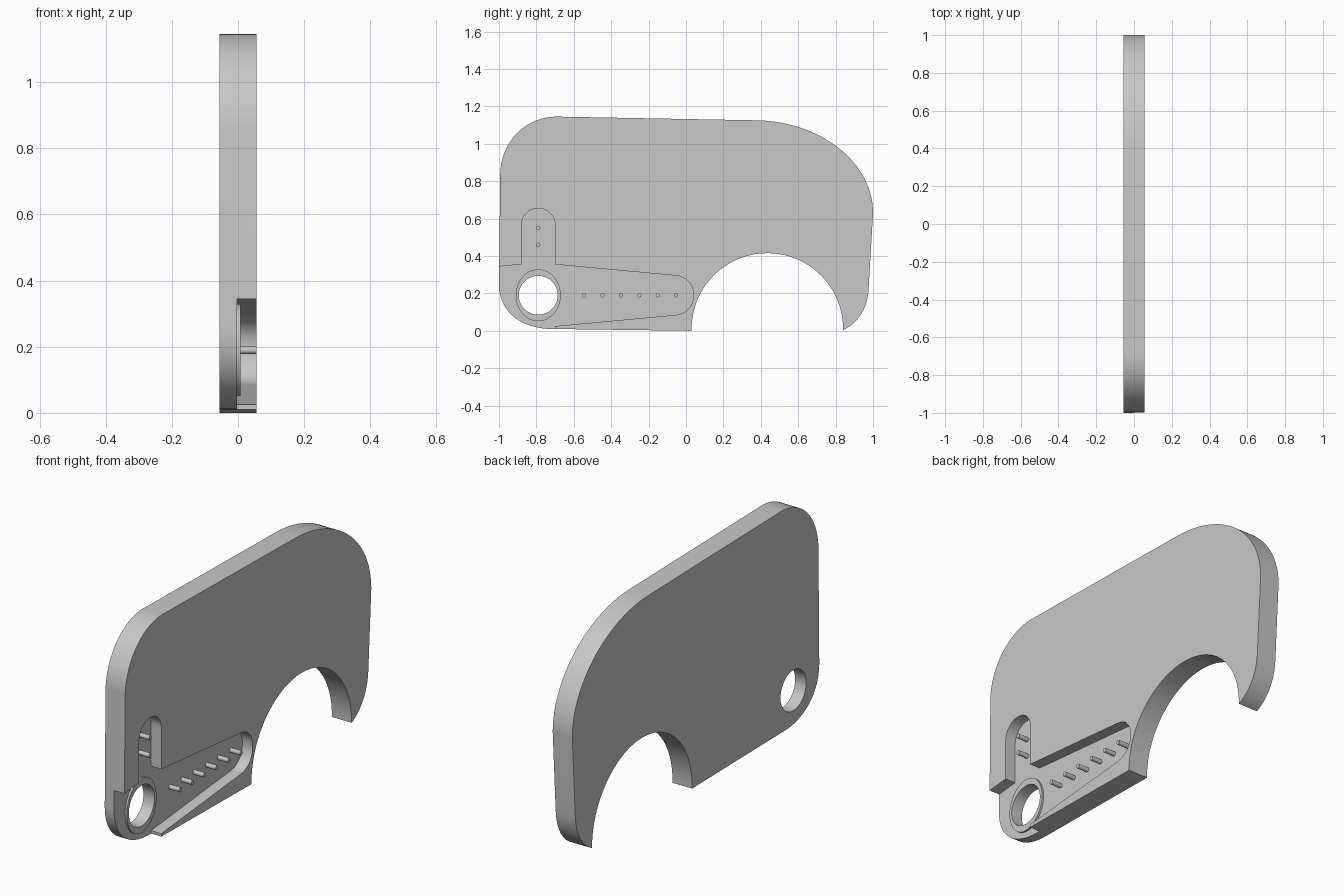
import bpy, bmesh, math
from mathutils import Vector

cube = bpy.data.objects.get("Cube")
if cube:
    bpy.data.objects.remove(cube)

HALF = 0.0555      # half thickness of the plate
FLOOR = -0.003     # depth of the recess floor
HUB = (-0.79, 0.19)

grey = bpy.data.materials.new("plain grey")
grey.use_nodes = True
colour = (0.58, 0.58, 0.58, 1)
grey.diffuse_color = colour
grey.node_tree.nodes["Principled BSDF"].inputs["Base Color"].default_value = colour


def bezier(a, b, c, d, steps=24):
    """Points of a cubic curve in the side plane."""
    a, b, c, d = map(Vector, (a, b, c, d))
    result = []
    for i in range(steps + 1):
        t = i / steps
        s = 1 - t
        result.append(a * s**3 + b * 3 * s * s * t + c * 3 * s * t * t + d * t**3)
    return result


def arc(centre, ry, rz, start, end, steps=32):
    """Points of an elliptical arc, angles in degrees."""
    angles = [math.radians(start + (end - start) * i / steps) for i in range(steps + 1)]
    return [(centre[0] + ry * math.cos(a), centre[1] + rz * math.sin(a)) for a in angles]


def extrude(name, points, x0, x1):
    """Solid made from a side profile (y, z) between two x positions."""
    bm = bmesh.new()
    face = bm.faces.new([bm.verts.new((x0, p[0], p[1])) for p in points])
    moved = bmesh.ops.extrude_face_region(bm, geom=[face])["geom"]
    verts = [v for v in moved if isinstance(v, bmesh.types.BMVert)]
    bmesh.ops.translate(bm, verts=verts, vec=(x1 - x0, 0, 0))
    bmesh.ops.recalc_face_normals(bm, faces=bm.faces)
    mesh = bpy.data.meshes.new(name)
    bm.to_mesh(mesh)
    bm.free()
    mesh.materials.append(grey)
    obj = bpy.data.objects.new(name, mesh)
    bpy.context.collection.objects.link(obj)
    return obj


def activate(obj):
    bpy.ops.object.select_all(action='DESELECT')
    obj.select_set(True)
    bpy.context.view_layer.objects.active = obj


def cut(obj, cutter):
    activate(obj)
    mod = obj.modifiers.new("cut", 'BOOLEAN')
    mod.operation = 'DIFFERENCE'
    mod.solver = 'EXACT'
    mod.object = cutter
    bpy.ops.object.modifier_apply(modifier=mod.name)


def smooth(obj):
    activate(obj)
    bpy.ops.object.shade_smooth_by_angle(angle=math.radians(30))


# Plate outline, clockwise from the lower front corner
outline = bezier((-0.72, 0.01), (-0.88, 0.012), (-1, 0.10), (-1, 0.25))
outline += bezier((-0.993, 0.85), (-0.985, 1.01), (-0.86, 1.145), (-0.69, 1.145))
outline += bezier((0.39, 1.125), (0.72, 1.115), (1, 0.90), (1, 0.63), 40)
outline += bezier((0.976, 0.22), (0.97, 0.12), (0.92, 0.04), (0.84, 0.005))
outline += arc((0.435, 0.01), 0.405, 0.405, 0, 180, 56)
outline += [(0.03, 0)]
plate = extrude("plate", outline, -HALF, HALF)

# Recess with a vertical slot and a tapering arm, open at the front
recess = [(-1.2, 0.325), (-0.88, 0.355)]
recess += arc((HUB[0], 0.565), 0.09, 0.09, 180, 0)
recess += [(-0.70, 0.355)]
recess += bezier((-0.055, 0.295), (0.0, 0.29), (0.04, 0.25), (0.04, 0.19), 16)
recess += bezier((0.04, 0.19), (0.04, 0.13), (0.0, 0.09), (-0.055, 0.085), 16)[1:]
recess += [(-0.70, 0.025), (-0.70, -0.2), (-1.2, -0.2)]
recess_cutter = extrude("recess_cutter", recess, FLOOR, 0.2)

# Hub ring standing on the recess floor
ring = extrude("hub_ring", arc(HUB, 0.12, 0.139, 0, 360, 64)[:-1], FLOOR - 0.01, 0.007)
hole_cutter = extrude("hole_cutter", arc(HUB, 0.104, 0.104, 0, 360, 64)[:-1], -0.3, 0.3)

cut(plate, recess_cutter)
cut(plate, hole_cutter)
cut(ring, hole_cutter)
for helper in (recess_cutter, hole_cutter):
    bpy.data.objects.remove(helper)
smooth(plate)
smooth(ring)

# Pins along the arm and up the slot
spots = [(-0.545 + 0.0985 * i, HUB[1]) for i in range(6)]
spots += [(HUB[0], 0.46), (HUB[0], 0.55)]
for i, spot in enumerate(spots):
    pin = extrude(f"pin_{i + 1}", arc(spot, 0.011, 0.012, 0, 360, 20)[:-1], FLOOR - 0.005, HALF)
    smooth(pin)
